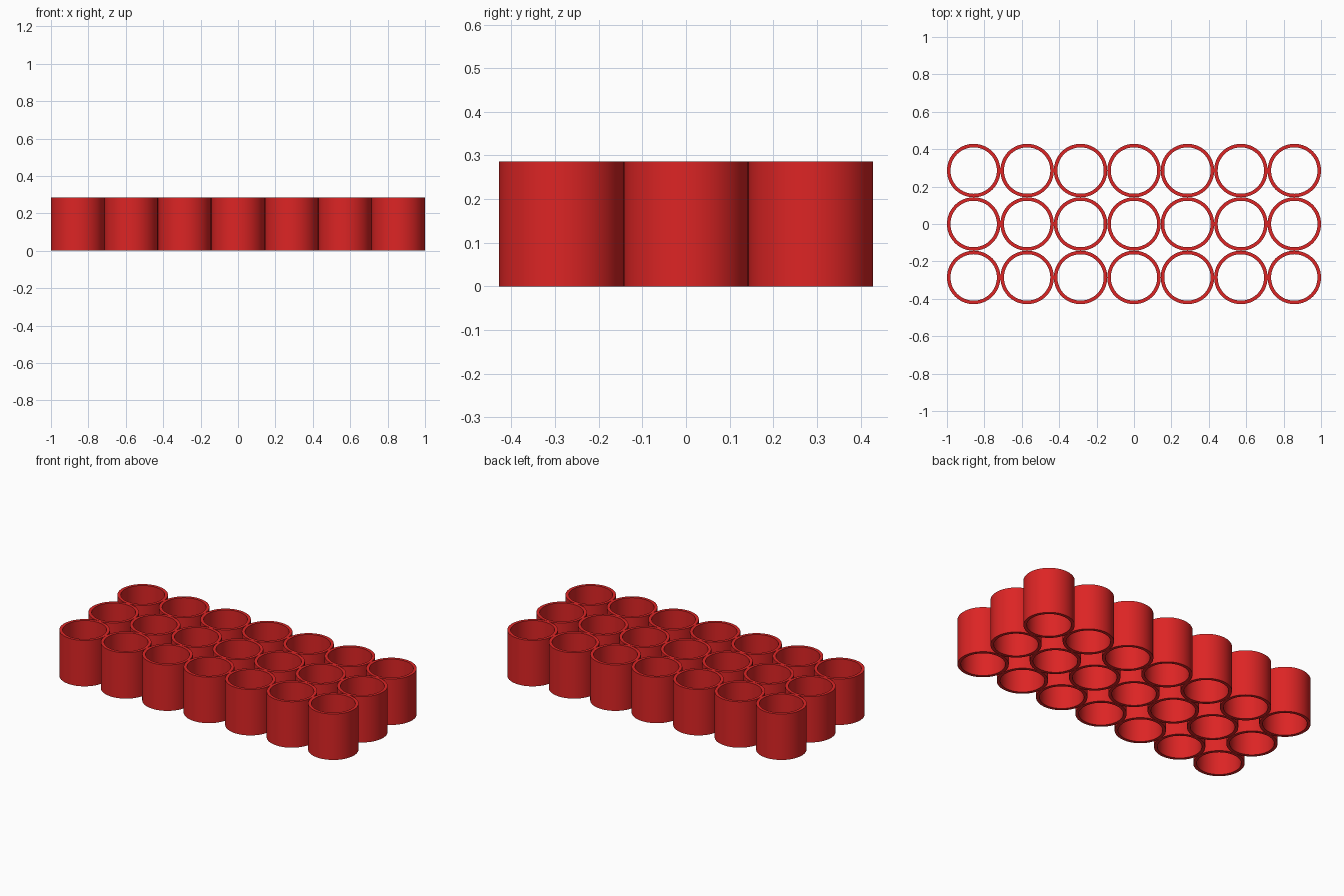
import bpy, bmesh, math

if "Cube" in bpy.data.objects:
    bpy.data.objects.remove(bpy.data.objects["Cube"])

COLS, ROWS = 7, 3
PITCH = 2 / COLS
R_OUT, R_IN, HEIGHT = PITCH / 2, 0.124, 0.286
SIDES = 64

red = bpy.data.materials.new("red")
red.diffuse_color = (0.72, 0.018, 0.018, 1)
red.use_nodes = True
red.node_tree.nodes["Principled BSDF"].inputs["Base Color"].default_value = red.diffuse_color


def tube_mesh():
    """Open tube: rectangular wall section joined around z."""
    bm = bmesh.new()
    section = [(R_OUT, 0), (R_OUT, HEIGHT), (R_IN, HEIGHT), (R_IN, 0)]
    rings = []
    for r, z in section:
        rings.append([bm.verts.new((r * math.cos(2 * math.pi * i / SIDES),
                                    r * math.sin(2 * math.pi * i / SIDES), z))
                      for i in range(SIDES)])
    for k in range(4):
        a, b = rings[k], rings[(k + 1) % 4]
        for i in range(SIDES):
            j = (i + 1) % SIDES
            bm.faces.new((a[i], a[j], b[j], b[i]))
    bmesh.ops.recalc_face_normals(bm, faces=bm.faces)
    # smooth walls, sharp rims
    for f in bm.faces:
        f.smooth = abs(f.normal.z) < 0.5
    for e in bm.edges:
        e.smooth = e.calc_face_angle(0) < math.radians(40)
    mesh = bpy.data.meshes.new("tube")
    bm.to_mesh(mesh)
    bm.free()
    mesh.materials.append(red)
    return mesh


# grid of touching tubes
mesh = tube_mesh()
for row in range(ROWS):
    for col in range(COLS):
        ob = bpy.data.objects.new(f"tube_{row + 1}_{col + 1}", mesh)
        ob.location = ((col - (COLS - 1) / 2) * PITCH,
                       (row - (ROWS - 1) / 2) * PITCH, 0)
        bpy.context.collection.objects.link(ob)
